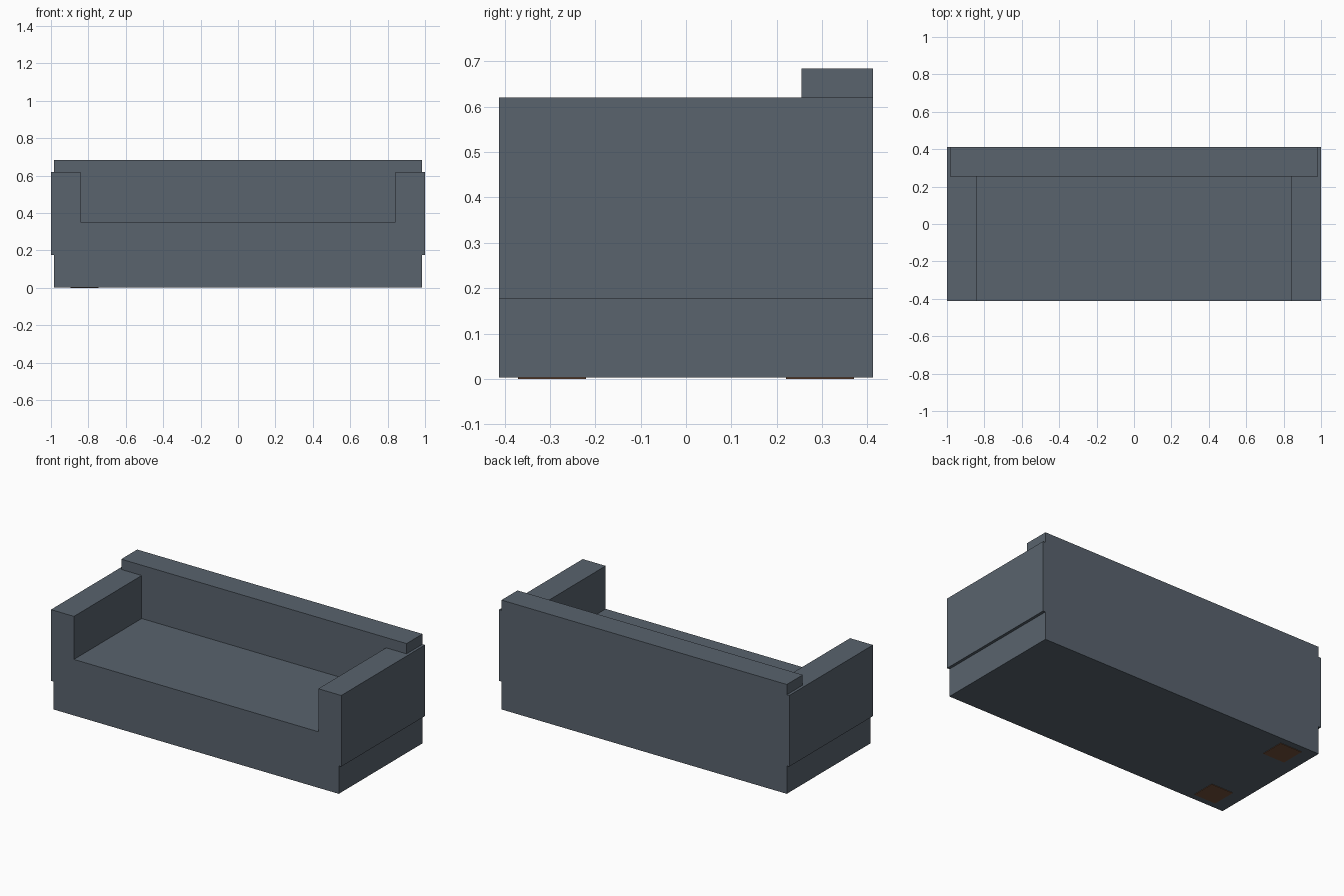
import bpy, bmesh

if "Cube" in bpy.data.objects:
    bpy.data.objects.remove(bpy.data.objects["Cube"])


def material(name, rgb):
    m = bpy.data.materials.new(name)
    m.diffuse_color = (*rgb, 1)
    m.use_nodes = True
    m.node_tree.nodes["Principled BSDF"].inputs["Base Color"].default_value = m.diffuse_color
    return m


def extrude_profile(name, half, y0, y1, mat):
    """Mirror a half profile (x, z) across x = 0 and extrude it from y0 to y1."""
    outline = half + [(-x, z) for x, z in reversed(half)]
    bm = bmesh.new()
    face = bm.faces.new([bm.verts.new((x, y0, z)) for x, z in outline])
    grown = bmesh.ops.extrude_face_region(bm, geom=[face])["geom"]
    moved = [v for v in grown if isinstance(v, bmesh.types.BMVert)]
    bmesh.ops.translate(bm, verts=moved, vec=(0, y1 - y0, 0))
    bmesh.ops.recalc_face_normals(bm, faces=bm.faces)
    mesh = bpy.data.meshes.new(name)
    bm.to_mesh(mesh)
    bm.free()
    mesh.materials.append(mat)
    obj = bpy.data.objects.new(name, mesh)
    bpy.context.collection.objects.link(obj)
    return obj


fabric = material("slate_fabric", (0.10, 0.125, 0.155))
wood = material("dark_wood", (0.17, 0.08, 0.042))

DEPTH = 0.412      # half depth
BODY = 0.983       # half width of base and top rail
ARM_IN = 0.842     # inner face of the arms
BOTTOM, SEAT, ARM_TOP = 0.003, 0.352, 0.62

# Base, seat and both overhanging arms as one U-shaped profile
extrude_profile("seat_and_arms", [
    (BODY, BOTTOM), (BODY, 0.177), (1.0, 0.177), (1.0, ARM_TOP),
    (ARM_IN, ARM_TOP), (ARM_IN, SEAT)], -DEPTH, DEPTH, fabric)

# Backrest fits between the arms and widens above them
extrude_profile("backrest", [
    (ARM_IN, SEAT), (ARM_IN, ARM_TOP), (BODY, ARM_TOP), (BODY, 0.684)],
    0.255, DEPTH, fabric)

# Low square feet, almost flush with the underside
for label, y in (("front", -0.295), ("back", 0.295)):
    foot = extrude_profile(f"{label}_foot", [(0.075, 0.0), (0.075, 0.03)],
                           y - 0.075, y + 0.075, wood)
    foot.location.x = -0.82
